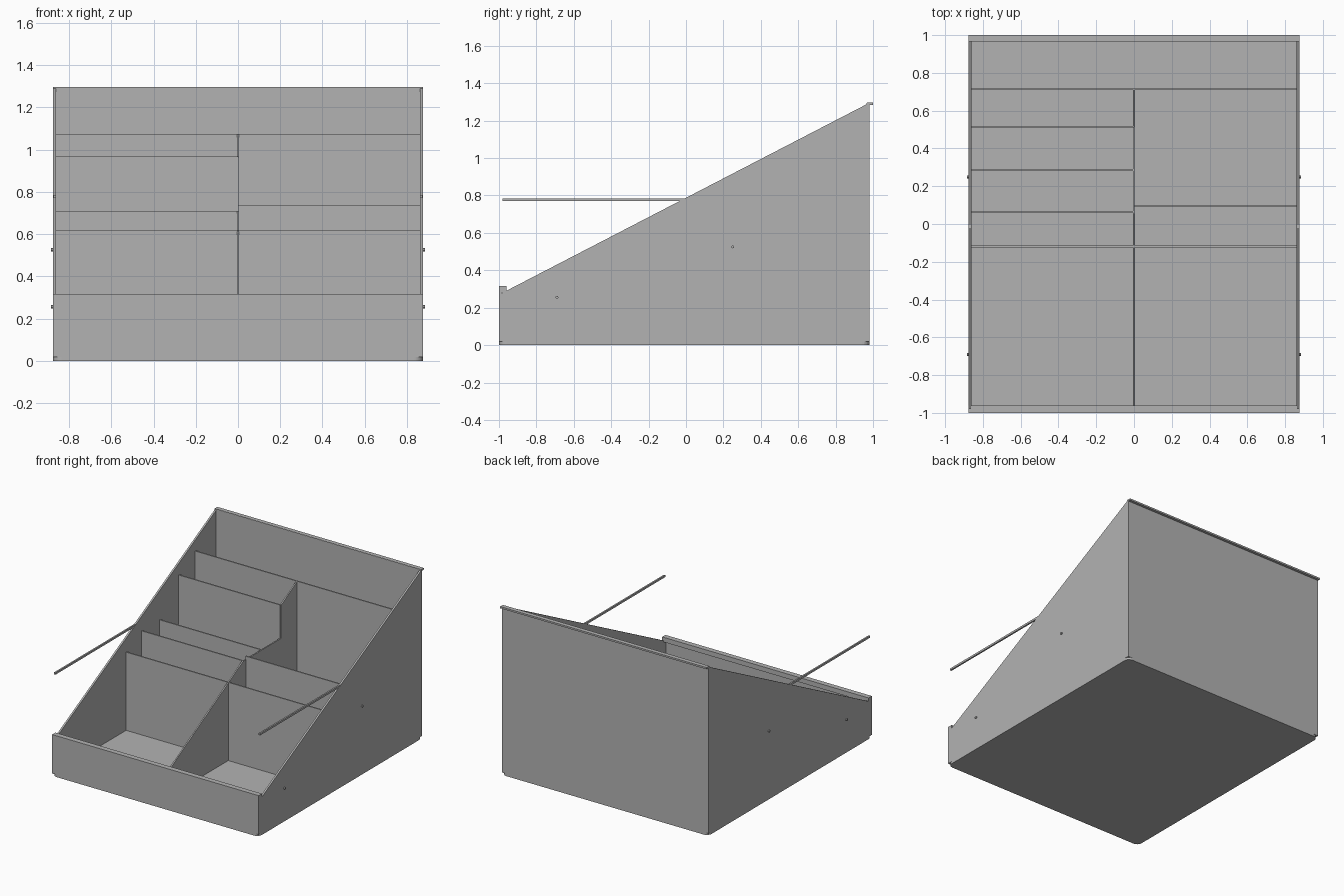
import bpy, bmesh, math
from mathutils import Vector

cube = bpy.data.objects.get("Cube")
if cube:
    bpy.data.objects.remove(cube, do_unlink=True)

grey = bpy.data.materials.new("light_grey")
grey.use_nodes = True
colour = (0.45, 0.45, 0.45, 1)
grey.diffuse_color = colour
grey.node_tree.nodes["Principled BSDF"].inputs["Base Color"].default_value = colour

W = 0.875            # half width
T = 0.014            # outer sheet thickness
D = 0.010            # divider thickness
INNER = W - T
FRONT, BACK = -1.0, 0.98
BASE = 0.018


def extrude(name, points, offset):
    """Solid made by pushing a flat outline along an offset."""
    bm = bmesh.new()
    face = bm.faces.new([bm.verts.new(p) for p in points])
    new = bmesh.ops.extrude_face_region(bm, geom=[face])["geom"]
    verts = [v for v in new if isinstance(v, bmesh.types.BMVert)]
    bmesh.ops.translate(bm, verts=verts, vec=Vector(offset))
    bmesh.ops.recalc_face_normals(bm, faces=bm.faces)
    mesh = bpy.data.meshes.new(name)
    bm.to_mesh(mesh)
    bm.free()
    mesh.materials.append(grey)
    obj = bpy.data.objects.new(name, mesh)
    bpy.context.collection.objects.link(obj)
    return obj


def box(name, x0, x1, y0, y1, z0, z1):
    outline = [(x0, y0, z0), (x1, y0, z0), (x1, y1, z0), (x0, y1, z0)]
    return extrude(name, outline, (0, 0, z1 - z0))


def side_profile(name, x, thickness, profile):
    return extrude(name, [(x, y, z) for y, z in profile], (thickness, 0, 0))


def inner_top(y):
    """Height of the sloping divider line."""
    return 0.615 + 0.55 * (y + 0.12)


# Floor plate with rounded corners
R = 0.04
outline = []
for cx, cy, start in ((W - R, BACK - R, 0), (R - W, BACK - R, 90),
                      (R - W, FRONT + R, 180), (W - R, FRONT + R, 270)):
    for step in range(7):
        a = math.radians(start + step * 15)
        outline.append((cx + R * math.cos(a), cy + R * math.sin(a), 0))
extrude("floor", outline, (0, 0, BASE))

# Front and back panels with their folded lips
box("front_panel", -W, W, FRONT, FRONT + T, BASE, 0.315)
box("front_lip", -W, W, FRONT, -0.96, 0.28, 0.316)
box("back_panel", -W, W, BACK - T, BACK, BASE, 1.295)
box("back_lip", -W, W, 0.967, 1.0, 1.284, 1.297)

# Sloping sides, support rods and small pins
wall = [(FRONT, BASE), (BACK, BASE), (BACK, 1.29), (0.97, 1.29), (FRONT, 0.27)]
for side, s in (("left", 1), ("right", -1)):
    side_profile(side + "_wall", s * INNER, s * T, wall)
    box(side + "_rod", s * (INNER + 0.001), s * (W - 0.001), -0.98, 0.03, 0.77, 0.785)
    for label, y, z in (("back", 0.25, 0.525), ("front", -0.69, 0.255)):
        ring = [(y + 0.008 * math.cos(k * math.pi / 4),
                 z + 0.008 * math.sin(k * math.pi / 4)) for k in range(8)]
        side_profile(f"{side}_{label}_pin", s * INNER, s * 0.024, ring)

# Cross dividers
for name, x0, x1, y, top in (
        ("back_divider", -INNER, INNER, 0.715, 1.073),
        ("middle_divider", -INNER, INNER, -0.12, 0.617),
        ("left_divider", 0, INNER, 0.095, 0.735),
        ("right_tall_divider", -INNER, 0, 0.515, 0.966),
        ("right_rear_divider", -INNER, 0, 0.285, 0.71),
        ("right_front_divider", -INNER, 0, 0.065, 0.71)):
    box(name, x0, x1, y - D / 2, y + D / 2, BASE, top)

# Long centre divider, stepped behind the low compartments
side_profile("centre_divider", -D / 2, D, [
    (-0.96, BASE), (0.715, BASE), (0.715, inner_top(0.715)),
    (0.515, inner_top(0.515)), (0.515, 0.71), (0.055, 0.71),
    (-0.96, inner_top(-0.96))])
